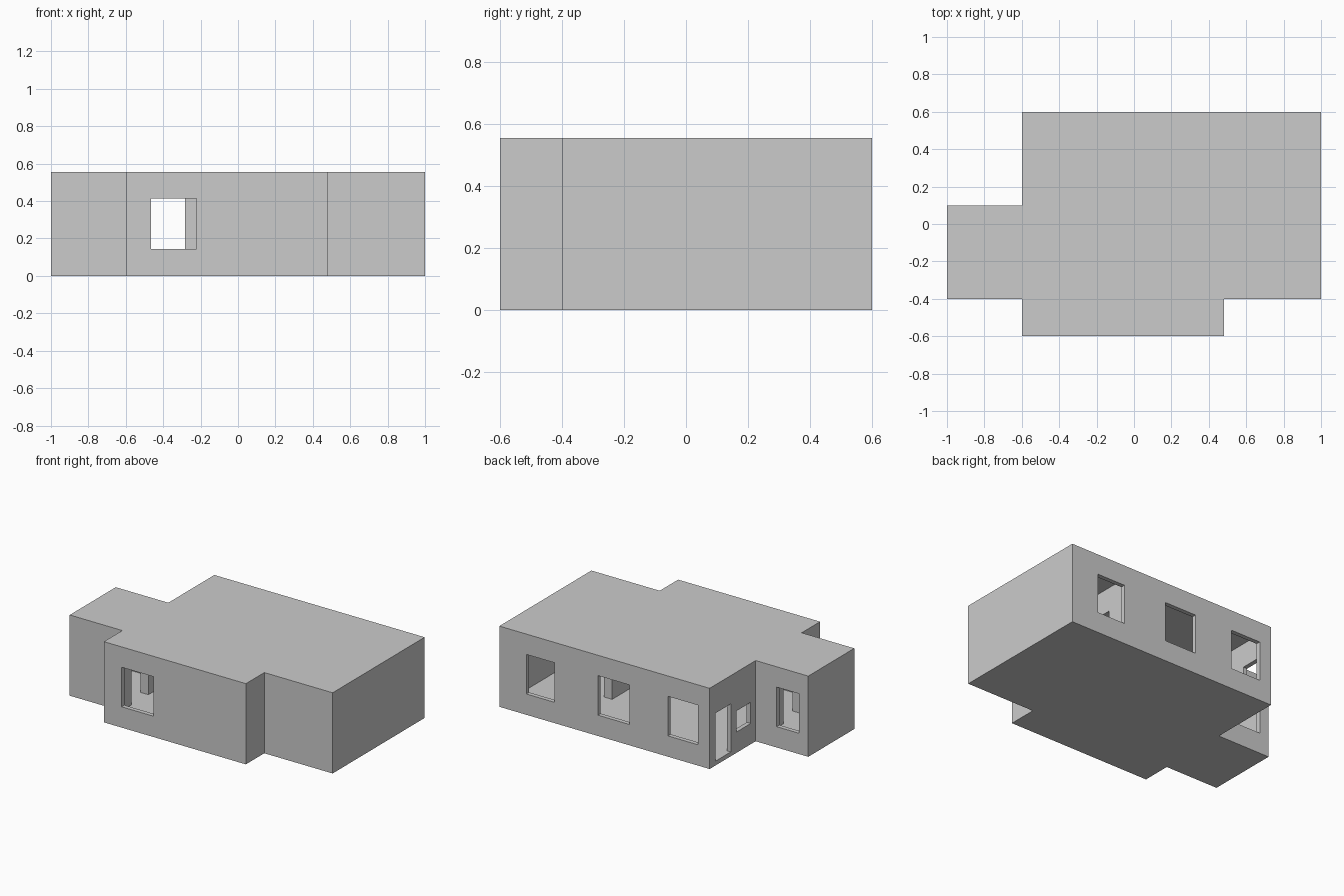
import bpy, bmesh

if "Cube" in bpy.data.objects:
    bpy.data.objects.remove(bpy.data.objects["Cube"])

H = 0.555          # building height
T = 0.03           # thickness of walls, floor and roof


def new_object(name, bm):
    bmesh.ops.recalc_face_normals(bm, faces=bm.faces)
    mesh = bpy.data.meshes.new(name)
    bm.to_mesh(mesh)
    bm.free()
    ob = bpy.data.objects.new(name, mesh)
    bpy.context.collection.objects.link(ob)
    return ob


def extruded(name, outline, height):
    bm = bmesh.new()
    face = bm.faces.new([bm.verts.new((x, y, 0)) for x, y in outline])
    top = bmesh.ops.extrude_face_region(bm, geom=[face])
    verts = [v for v in top["geom"] if isinstance(v, bmesh.types.BMVert)]
    bmesh.ops.translate(bm, verts=verts, vec=(0, 0, height))
    return new_object(name, bm)


def box(name, x, y, z):
    bm = bmesh.new()
    bmesh.ops.create_cube(bm, size=1)
    for v in bm.verts:
        v.co = [r[0] if c < 0 else r[1] for c, r in zip(v.co, (x, y, z))]
    return new_object(name, bm)


def cut(target, x, y, z):
    cutter = box("cutter", x, y, z)
    cutter.hide_render = True
    mod = target.modifiers.new("cut", 'BOOLEAN')
    mod.operation = 'DIFFERENCE'
    mod.solver = 'EXACT'
    mod.object = cutter
    bpy.context.view_layer.objects.active = target
    bpy.ops.object.modifier_apply(modifier=mod.name)
    bpy.data.objects.remove(cutter)


# Outer body with stepped footprint
house = extruded("house_shell", [
    (-0.6, -0.6), (0.48, -0.6), (0.48, -0.4), (1, -0.4), (1, 0.6),
    (-0.6, 0.6), (-0.6, 0.1), (-1, 0.1), (-1, -0.4), (-0.6, -0.4)], H)

# Rooms: main hall, right room, left annex
for x0, x1, y0, y1 in [(-0.6, 0.48, -0.6, 0.6),
                       (0.48, 1.0, -0.4, 0.6),
                       (-1.0, -0.6, -0.4, 0.1)]:
    cut(house, (x0 + T, x1 - T), (y0 + T, y1 - T), (T, H - T))

# Windows in walls that face front or back: x range, wall centre y
WIN_Z = (0.143, 0.415)
for x, y in [((-0.465, -0.222), -0.585),
             ((0.58, 0.795), 0.585),
             ((0.008, 0.25), 0.585),
             ((-0.51, -0.283), 0.585),
             ((-0.93, -0.76), 0.085)]:
    cut(house, x, (y - 0.03, y + 0.03), WIN_Z)

# Openings in walls that face left or right: wall centre x, y range, z range
DOOR_Z = (T, 0.36)
for x, y, z in [(-0.585, (0.37, 0.535), DOOR_Z),         # outside door
                (-0.585, (0.154, 0.307), (0.143, 0.288)),  # small window
                (-0.6, (-0.345, -0.16), DOOR_Z),         # door to annex
                (0.48, (0.16, 0.37), DOOR_Z)]:           # door to right room
    cut(house, (x - 0.05, x + 0.05), y, z)
